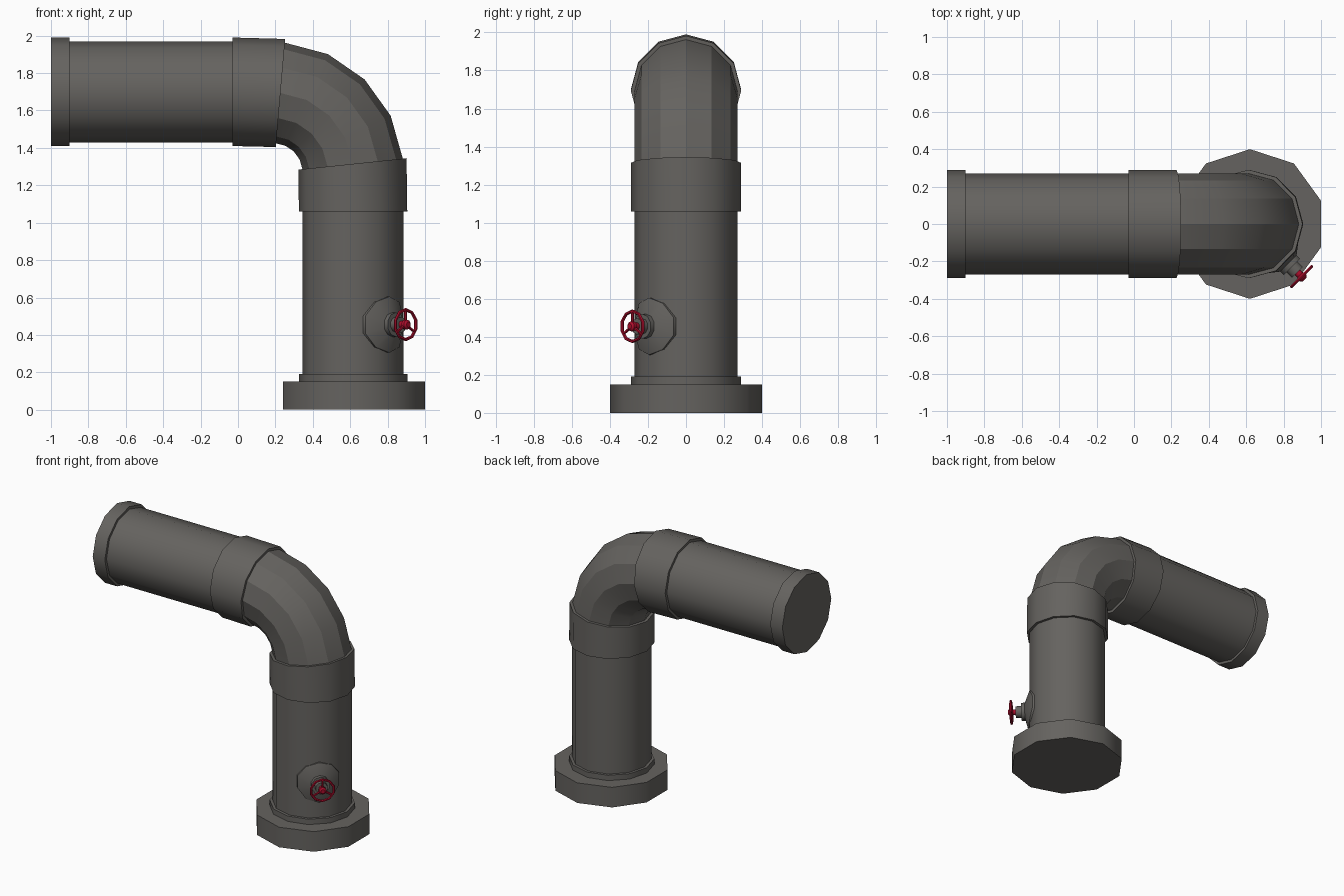
import bpy, bmesh, math
from mathutils import Vector, Matrix

if "Cube" in bpy.data.objects:
    bpy.data.objects.remove(bpy.data.objects["Cube"])


def material(name, rgb):
    m = bpy.data.materials.new(name)
    m.diffuse_color = (*rgb, 1)
    m.use_nodes = True
    m.node_tree.nodes["Principled BSDF"].inputs["Base Color"].default_value = m.diffuse_color
    return m


IRON = material("dark iron", (0.13, 0.124, 0.115))
RED = material("valve red", (0.42, 0.004, 0.025))


def loft(name, rings, mat, cap_start=False, cap_end=False, angle=40):
    """Join equal-sized rings of points with quads."""
    bm = bmesh.new()
    vs = [[bm.verts.new(p) for p in r] for r in rings]
    n = len(vs[0])
    for a, b in zip(vs, vs[1:]):
        for i in range(n):
            j = (i + 1) % n
            bm.faces.new((a[i], a[j], b[j], b[i]))
    if cap_start:
        bm.faces.new(vs[0][::-1])
    if cap_end:
        bm.faces.new(vs[-1])
    bmesh.ops.recalc_face_normals(bm, faces=bm.faces)
    me = bpy.data.meshes.new(name)
    bm.to_mesh(me)
    bm.free()
    me.materials.append(mat)
    ob = bpy.data.objects.new(name, me)
    bpy.context.collection.objects.link(ob)
    bpy.context.view_layer.objects.active = ob
    ob.select_set(True)
    bpy.ops.object.shade_smooth_by_angle(angle=math.radians(angle))
    ob.select_set(False)
    return ob


def ring(cx, cz, tilt, r, n=12, phase=0.0):
    """Ring in the plane of the y axis and a direction tilted up from x."""
    t = math.radians(tilt)
    u = Vector((math.cos(t), 0, math.sin(t)))
    pts = []
    for i in range(n):
        a = math.tau * i / n + phase
        pts.append(Vector((cx, 0, cz)) + u * r * math.cos(a) + Vector((0, r * math.sin(a), 0)))
    return pts


PX, PZ, R, RC = 0.615, 1.70, 0.27, 0.29    # pipe axes, pipe and collar radii


def bend(tilt, r):
    t = math.radians(tilt)
    return ring(0.19 + 0.425 * math.cos(t), 1.27 + 0.425 * math.sin(t), tilt, r)


# ten-sided foot
loft("base_flange", [ring(0.62, z, 0, 0.4, 10, math.pi / 10) for z in (0, 0.15)],
     IRON, True, True)

# upright pipe with a low rim and a slanted upper collar
loft("upright_pipe",
     [ring(PX, z, 0, r) for z, r in ((0.15, RC), (0.19, RC), (0.19, R), (1.06, R), (1.06, RC))]
     + [bend(6, RC), bend(6, R)], IRON)

# faceted elbow
loft("elbow", [bend(a, R) for a in (6, 25.75, 45.5, 65.25, 85)], IRON, angle=22)

# horizontal pipe with collar and end rim
loft("horizontal_pipe",
     [bend(85, R), bend(85, RC)]
     + [ring(x, PZ, 90, r) for x, r in ((-0.03, RC), (-0.03, R), (-0.9, R), (-0.9, RC), (-1, RC))],
     IRON, cap_end=True)

# valve frame: local z points out of the pipe, local y is up
out = Vector((1, -1, 0)).normalized()
up = Vector((0, 0, 1))
side = up.cross(out)
M = Matrix((side, up, out)).transposed().to_4x4()
M.translation = Vector((PX, 0, 0.455))


def disc(r, d, n=10, wrap=False):
    pts = []
    for i in range(n):
        a = math.tau * i / n + math.pi / 2
        x, y = r * math.cos(a), r * math.sin(a)
        h = math.sqrt(R * R - x * x) + d if wrap else d
        pts.append(M @ Vector((x, y, h)))
    return pts


# saddle plate wrapping the pipe, then stepped neck
loft("valve_saddle", [disc(0.15, -0.03, wrap=True), disc(0.15, 0.006, wrap=True),
                      disc(0.065, 0.298)], IRON, cap_end=True)
loft("valve_neck", [disc(0.065, 0.25), disc(0.065, 0.325), disc(0.042, 0.325),
                    disc(0.042, 0.365)], IRON, cap_end=True)

# red spindle and handwheel
loft("valve_spindle", [disc(0.02, 0.36), disc(0.02, 0.385), disc(0.026, 0.39),
                       disc(0.026, 0.41), disc(0.015, 0.42)], RED, cap_end=True)
WD, WR, WT = 0.398, 0.08, 0.009
section = [math.tau * k / 6 for k in range(7)]
loft("handwheel_rim", [disc(WR + WT * math.cos(a), WD + WT * math.sin(a)) for a in section], RED)
for k in range(3):
    a = math.pi / 2 + math.tau * k / 3
    d = Vector((math.cos(a), math.sin(a), 0))
    e = Vector((-d.y, d.x, 0))
    rings = [[M @ (d * s + Vector((0, 0, WD)) + e * 0.008 * math.cos(t)
                   + Vector((0, 0, 0.008 * math.sin(t)))) for t in section[:6]]
             for s in (0.01, WR)]
    loft(f"handwheel_spoke_{k + 1}", rings, RED)
